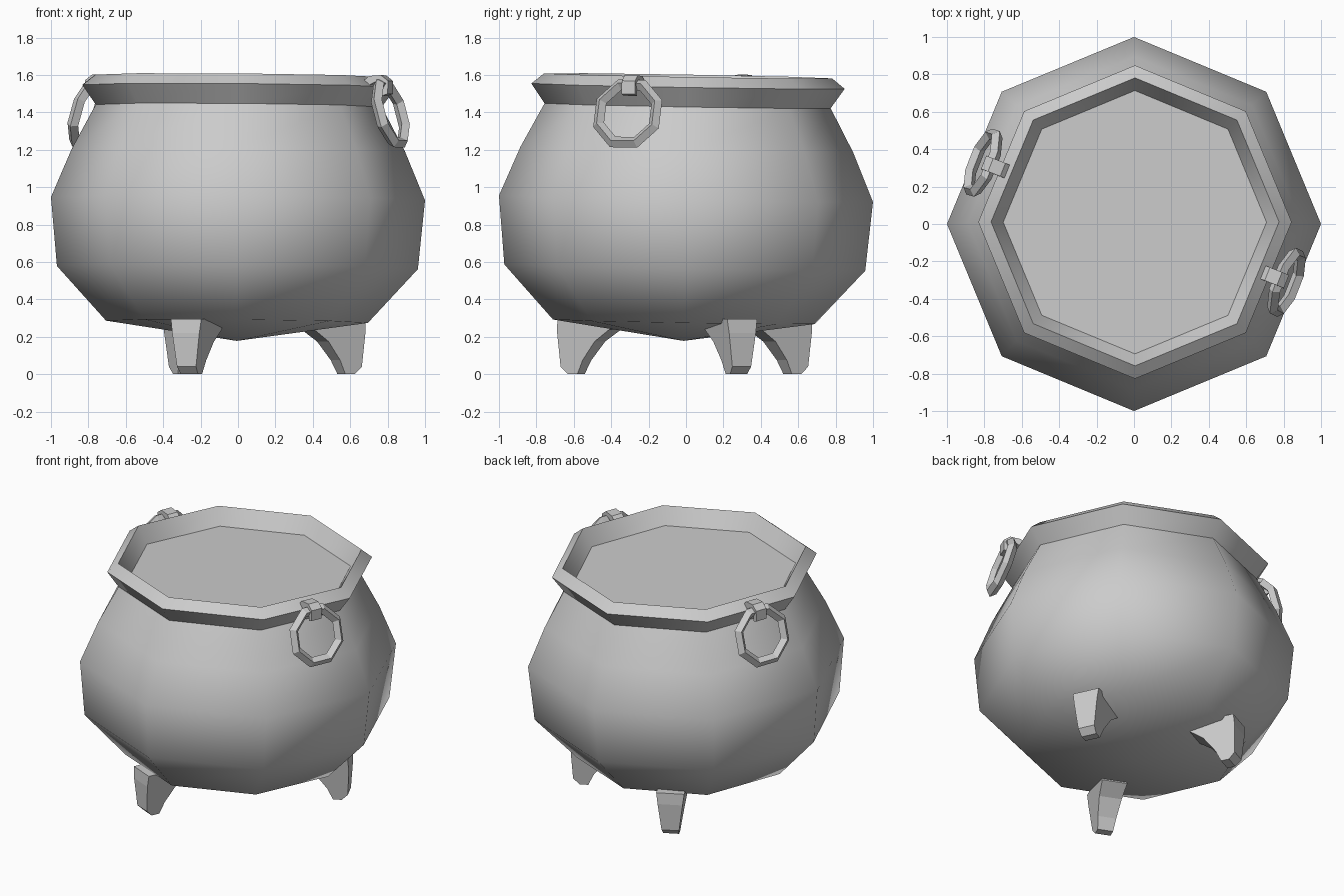
import bpy, bmesh
from math import radians, sin, cos, tau
from mathutils import Matrix, Vector

if "Cube" in bpy.data.objects:
    bpy.data.objects.remove(bpy.data.objects["Cube"])

# the pot sits very slightly crooked on its legs
PIVOT = Vector((0, 0, 0.94))
TILT = (Matrix.Translation(PIVOT) @ Matrix.Rotation(radians(-1.0), 4, 'X')
        @ Matrix.Rotation(radians(0.5), 4, 'Y') @ Matrix.Translation(-PIVOT))


def make_object(name, bm, matrix=Matrix(), smooth=None):
    bmesh.ops.recalc_face_normals(bm, faces=bm.faces)
    mesh = bpy.data.meshes.new(name)
    bm.to_mesh(mesh)
    bm.free()
    mesh.transform(matrix)
    ob = bpy.data.objects.new(name, mesh)
    bpy.context.collection.objects.link(ob)
    if smooth:
        bpy.ops.object.select_all(action='DESELECT')
        ob.select_set(True)
        bpy.context.view_layer.objects.active = ob
        bpy.ops.object.shade_smooth_by_angle(angle=radians(smooth))
    return ob


def lathe(name, profile, sides=8, smooth=None):
    """Revolve (radius, z) points; radius 0 becomes a single pole."""
    bm = bmesh.new()
    rings = [[bm.verts.new((r * cos(tau * i / sides), r * sin(tau * i / sides), z))
              for i in range(sides)] for r, z in profile]
    for a, b in zip(rings, rings[1:]):
        for i in range(sides):
            j = (i + 1) % sides
            bm.faces.new((a[i], a[j], b[j], b[i]))
    bmesh.ops.remove_doubles(bm, verts=bm.verts, dist=1e-5)
    return make_object(name, bm, TILT, smooth)


def radial_slab(name, points, half_width, angle, matrix=Matrix()):
    """Side profile in (radius, z), thickened sideways by half_width(z)."""
    bm = bmesh.new()
    sides = [[bm.verts.new((r, s * half_width(z), z)) for r, z in points] for s in (-1, 1)]
    bm.faces.new(sides[0])
    bm.faces.new(sides[1][::-1])
    for i in range(len(points)):
        j = (i + 1) % len(points)
        bm.faces.new((sides[0][i], sides[1][i], sides[1][j], sides[0][j]))
    return make_object(name, bm, matrix @ Matrix.Rotation(radians(angle), 4, 'Z'))


# pot shell with flared rim and inner lip
lathe("pot_body", [(0, 0.178), (0.70, 0.28), (0.965, 0.57), (1.0, 0.938), (0.89, 1.20),
                   (0.765, 1.435), (0.838, 1.54), (0.77, 1.595), (0.69, 1.46)], smooth=46)

# flat surface of the contents
lathe("pot_contents", [(0, 1.485), (0.704, 1.485)])

# three stubby legs
LEG = [(0.71, 0.295), (0.715, 0.22), (0.705, 0.04), (0.665, 0.0), (0.61, 0.0),
       (0.575, 0.075), (0.50, 0.175), (0.41, 0.24), (0.41, 0.295)]
for name, angle in (("front_leg", 247), ("right_leg", 25), ("back_leg", 117)):
    radial_slab(name, LEG, lambda z: 0.05 + 0.13 * z, angle)

# hanging ring handles, each held by a bent strap on the rim
STRAP = [(0.72, 1.56), (0.76, 1.595), (0.83, 1.60), (0.87, 1.57), (0.87, 1.50),
         (0.84, 1.49), (0.838, 1.55), (0.82, 1.575), (0.75, 1.54)]


def ring_handle(name, angle, n=8, major=0.172, minor=0.032):
    bm = bmesh.new()
    loops = []
    for i in range(n):
        t = tau * (i + 0.5) / n
        section = [(major + minor, 0), (major, minor), (major - minor, 0), (major, -minor)]
        loops.append([bm.verts.new((x, r * cos(t), r * sin(t))) for r, x in section])
    for i in range(n):
        a, b = loops[i], loops[(i + 1) % n]
        for k in range(4):
            m = (k + 1) % 4
            bm.faces.new((a[k], a[m], b[m], b[k]))
    place = (TILT @ Matrix.Rotation(radians(angle), 4, 'Z')
             @ Matrix.Translation((0.872, 0, 1.395)) @ Matrix.Rotation(radians(-16), 4, 'Y'))
    make_object(name, bm, place)


for side, angle in (("right", -21.5), ("left", 158.5)):
    ring_handle(side + "_ring", angle)
    radial_slab(side + "_ring_strap", STRAP, lambda z: 0.038, angle, TILT)
